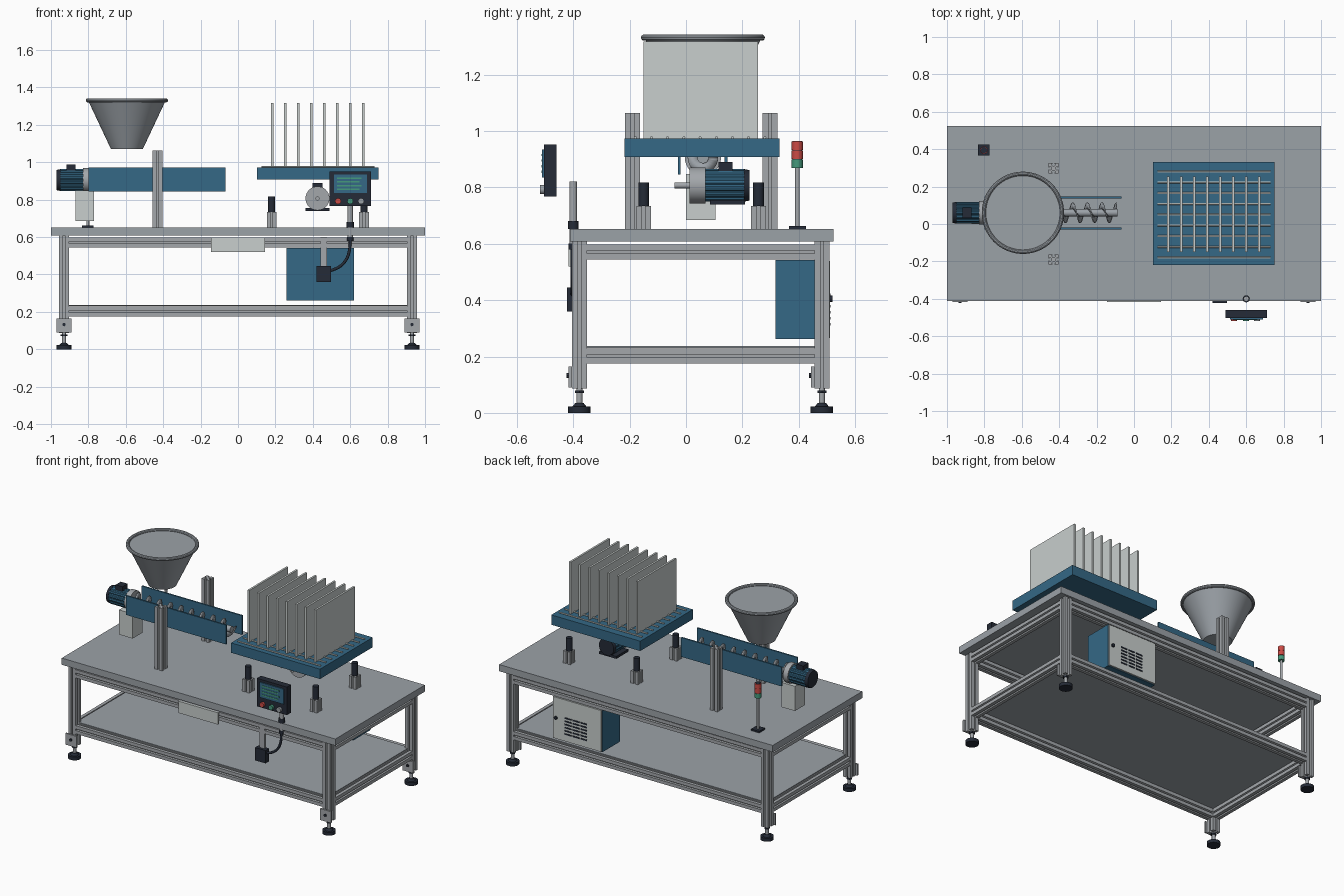
import bpy, bmesh
from math import pi, cos, sin, radians

if "Cube" in bpy.data.objects:
    bpy.data.objects.remove(bpy.data.objects["Cube"])


def material(name, *rgb):
    m = bpy.data.materials.new(name)
    m.use_nodes = True
    m.diffuse_color = (*rgb, 1)
    m.node_tree.nodes["Principled BSDF"].inputs["Base Color"].default_value = (*rgb, 1)
    return m


STEEL = material("steel grey", .33, .36, .39)
ALU = material("aluminium", .37, .39, .41)
BLUE = material("machine blue", .035, .14, .24)
DARK = material("dark navy", .018, .024, .038)
PALE = material("pale grey", .58, .62, .61)
RED = material("signal red", .6, .07, .06)
GREEN = material("signal green", .06, .32, .2)


def finish(name, bm, mat):
    bmesh.ops.recalc_face_normals(bm, faces=bm.faces)
    mesh = bpy.data.meshes.new(name)
    bm.to_mesh(mesh)
    bm.free()
    mesh.materials.append(mat)
    ob = bpy.data.objects.new(name, mesh)
    bpy.context.collection.objects.link(ob)
    return ob


def box(name, xs, ys, zs, mat):
    bm = bmesh.new()
    bmesh.ops.create_cube(bm, size=1)
    for v in bm.verts:
        v.co = [(r[0] + r[1]) / 2 + c * (r[1] - r[0]) for c, r in zip(v.co, (xs, ys, zs))]
    return finish(name, bm, mat)


def place(axis, u, v, w):
    return {"x": (w, u, v), "y": (u, w, v), "z": (u, v, w)}[axis]


def prism(name, outline, axis, centre, span, mat, top_scale=1):
    """Extrude a 2D outline along an axis, optionally tapering it."""
    bm = bmesh.new()
    rings = [[bm.verts.new(place(axis, centre[0] + u * s, centre[1] + v * s, w)) for u, v in outline]
             for w, s in zip(span, (1, top_scale))]
    n = len(outline)
    for i in range(n):
        j = (i + 1) % n
        bm.faces.new((rings[0][i], rings[0][j], rings[1][j], rings[1][i]))
    for ring in rings:
        bm.faces.new(ring)
    return finish(name, bm, mat)


def circle(r, n=32):
    return [(r * cos(2 * pi * i / n), r * sin(2 * pi * i / n)) for i in range(n)]


def cyl(name, r, axis, centre, span, mat, top_scale=1, n=32):
    return prism(name, circle(r, n), axis, centre, span, mat, top_scale)


def slotted(size):
    """Square section with a T-shaped slot in each side."""
    h, a, b, d, e = size / 2, size * .1, size * .2, size * .1, size * .28
    side = [(h, -h), (h, -a), (h - d, -a), (h - d, -b), (h - e, -a),
            (h - e, a), (h - d, b), (h - d, a), (h, a)]
    out = []
    for c, s in ((1, 0), (0, 1), (-1, 0), (0, -1)):
        out += [(u * c - v * s, u * s + v * c) for u, v in side]
    return out


def profile(name, axis, centre, span, size=.054):
    return prism(name, slotted(size), axis, centre, span, ALU)


# Table frame
LEG_X, FRONT, BACK = .93, -.378, .482
box("table_top", (-1, 1), (-.412, .523), (.608, .652), STEEL)
box("lower_shelf", (-.92, .92), (-.37, .475), (.231, .237), STEEL)
for sx, side in ((-1, "right"), (1, "left")):
    x = sx * LEG_X
    for y, end in ((FRONT, "front"), (BACK, "back")):
        tag = f"{end}_{side}"
        profile("leg_" + tag, "z", (x, y), (.087, .608))
        box("foot_bracket_" + tag, (x - .04, x + .04), (y - .038, y - .027), (.09, .165), ALU)
        cyl("bracket_screw_" + tag, .009, "y", (x, .132), (y - .045, y - .038), DARK, n=12)
        cyl("foot_stem_" + tag, .011, "z", (x, y), (.03, .09), ALU, n=16)
        cyl("foot_nut_" + tag, .018, "z", (x, y), (.07, .08), DARK, n=6)
        cyl("foot_pad_" + tag, .04, "z", (x, y), (0, .022), DARK)
        cyl("foot_cone_" + tag, .025, "z", (x, y), (.022, .035), DARK, .6)
    for z, level in ((.202, "lower"), (.571, "upper")):
        profile(f"{level}_side_rail_{side}", "y", (x, z), (FRONT + .027, BACK - .027))
for y, end in ((FRONT, "front"), (BACK, "back")):
    for z, level in ((.202, "lower"), (.571, "upper")):
        profile(f"{level}_long_rail_{end}", "x", (y, z), (-LEG_X + .027, LEG_X - .027))
box("name_plate_blank", (-.145, .145), (-.416, -.405), (.52, .598), PALE)

# Hopper and its posts
HX, HY = -.594, .06
cyl("hopper", .086, "z", (HX, HY), (1.072, 1.328), STEEL, 2.4, 64)
bpy.ops.mesh.primitive_torus_add(location=(HX, HY, 1.331), major_radius=.209, minor_radius=.011,
                                 major_segments=64, minor_segments=10)
bpy.context.object.name = "hopper_rim"
bpy.context.object.data.materials.append(STEEL)
for y, end in ((-.19, "front"), (.298, "back")):
    profile("hopper_post_" + end, "z", (-.43, y), (.65, 1.063))

# Screw conveyor
SCREW_Z = .905
for y, end in ((-.024, "front"), (.142, "back")):
    box("trough_side_" + end, (-.8, -.067), (y - .005, y + .005), (.845, .972), BLUE)
cyl("screw_shaft", .02, "x", (HY, SCREW_Z), (-.81, -.088), STEEL, n=20)
bm = bmesh.new()
turns, steps, pitch = 9, 24, .078
prev = None
for i in range(turns * steps + 1):
    a = 2 * pi * i / steps
    x = -.795 + pitch * i / steps
    pair = [bm.verts.new((x, HY + r * cos(a), SCREW_Z + r * sin(a))) for r in (.018, .054)]
    if prev:
        bm.faces.new((prev[0], prev[1], pair[1], pair[0]))
    prev = pair
screw = finish("screw_flight", bm, STEEL)
solid = screw.modifiers.new("thickness", "SOLIDIFY")
solid.thickness = .007
solid.offset = 0


def motor(name, axis, centre, start, flange, length, d):
    """Finned motor with flange, end cap and terminal box; d is its direction."""
    fins = []
    for i in range(28):
        r = .058 if i % 2 else .053
        fins += [(r * cos(2 * pi * (i + k) / 28), r * sin(2 * pi * (i + k) / 28)) for k in (-.3, .3)]
    mid, end = start + d * flange, start + d * (flange + length)
    cyl(name + "_flange", .064, axis, centre, (start, mid), ALU)
    prism(name + "_body", fins, axis, centre, (mid, end - d * .02), BLUE)
    cyl(name + "_end_cap", .058, axis, centre, (end - d * .02, end), DARK, .93)
    box_mid = mid + d * length * .45
    lo, hi = box_mid - .025, box_mid + .025
    u = (centre[0] - .027, centre[0] + .027)
    xs, ys = ((lo, hi), u) if axis == "x" else (u, (lo, hi))
    box(name + "_terminal_box", xs, ys, (centre[1] + .04, centre[1] + .083), DARK)


motor("feed_motor", "x", (HY, SCREW_Z), -.795, .035, .14, -1)
box("feed_motor_support", (-.87, -.77), (0, .105), (.685, .848), PALE)

# Signal tower
TOWER = (-.803, .395)
box("tower_base", (-.833, -.773), (.365, .425), (.652, .663), DARK)
cyl("tower_pole", .008, "z", TOWER, (.66, .872), ALU, n=16)
for i, (mat, label) in enumerate(((GREEN, "green"), (RED, "lower_red"), (RED, "upper_red"))):
    z = .869 + i * .032
    cyl(f"tower_lamp_{label}", .02, "z", TOWER, (z, z + .03), mat, n=24)
    cyl(f"tower_ring_{label}", .017, "z", TOWER, (z + .03, z + .032), DARK, n=24)

# Vibrating tray with upright plates
box("tray", (.102, .752), (-.218, .332), (.908, .973), BLUE)
for i in range(9):
    cyl(f"tray_rod_{i + 1}", .005, "x", (-.18 + i * .0575, .976), (.125, .73), PALE, n=8)
for i in range(8):
    x = .182 + i * .0695
    box(f"upright_plate_{i + 1}", (x - .0065, x + .0065), (-.15, .255), (.973, 1.317), PALE)
for x in (.18, .674):
    for y in (-.15, .257):
        tag = ("left" if x > .4 else "right") + ("_front" if y < 0 else "_back")
        profile("tray_mount_" + tag, "z", (x, y), (.65, .733), .052)
        cyl("tray_damper_" + tag, .019, "z", (x, y), (.733, .817), DARK, n=24)
motor("tray_motor", "y", (.425, .807), .012, .058, .155, 1)
cyl("tray_motor_shaft", .011, "y", (.425, .807), (-.04, .012), ALU, n=16)
box("tray_motor_foot", (.362, .488), (.085, .21), (.74, .756), DARK)

# Control panel
box("panel_case", (.49, .71), (-.503, -.46), (.767, .952), DARK)
box("panel_screen", (.513, .69), (-.51, -.503), (.835, .935), BLUE)
for i in range(4):
    z = .855 + i * .02
    box(f"screen_row_{i + 1}", (.53, .65 + .01 * (i % 2)), (-.512, -.51), (z - .004, z + .004), GREEN)
for x, mat, label in ((.535, RED, "stop"), (.6, GREEN, "start"), (.658, STEEL, "selector")):
    cyl(f"{label}_button", .016, "y", (x, .792), (-.503, -.518), mat, n=20)
cyl("panel_post", .014, "z", (.6, -.4), (.585, .82), ALU, n=20)
cyl("panel_post_collar", .019, "z", (.6, -.4), (.652, .68), DARK, n=20)
cyl("panel_post_gland", .017, "z", (.6, -.4), (.58, .6), DARK, n=20)

# Junction box and cable
box("junction_box", (.42, .497), (-.422, -.385), (.36, .445), DARK)
box("junction_bracket", (.441, .476), (-.405, -.385), (.445, .6), ALU)
curve = bpy.data.curves.new("cable", "CURVE")
curve.dimensions = "3D"
curve.bevel_depth = .008
path = curve.splines.new("NURBS")
points = [(.6, .59), (.6, .52), (.575, .46), (.53, .43), (.49, .42)]
path.points.add(len(points) - 1)
for p, (x, z) in zip(path.points, points):
    p.co = (x, -.402, z, 1)
path.use_endpoint_u = True
curve.materials.append(DARK)
bpy.context.collection.objects.link(bpy.data.objects.new("cable", curve))

# Electrical cabinet
box("cabinet", (.26, .62), (.317, .5), (.262, .543), BLUE)
box("cabinet_door", (.264, .616), (.5, .51), (.266, .539), PALE)
for row in range(6):
    z = .31 + row * .021
    for col in range(3):
        x = .365 + col * .058
        box(f"vent_{row + 1}_{col + 1}", (x, x + .048), (.51, .513), (z, z + .009), DARK)
cyl("cabinet_lock", .011, "y", (.592, .405), (.51, .52), DARK, n=16)

# Smooth round parts, keep edges sharp
bpy.ops.object.select_all(action="DESELECT")
for ob in bpy.context.scene.objects:
    if ob.type == "MESH":
        ob.select_set(True)
        bpy.context.view_layer.objects.active = ob
bpy.ops.object.shade_smooth_by_angle(angle=radians(30))
